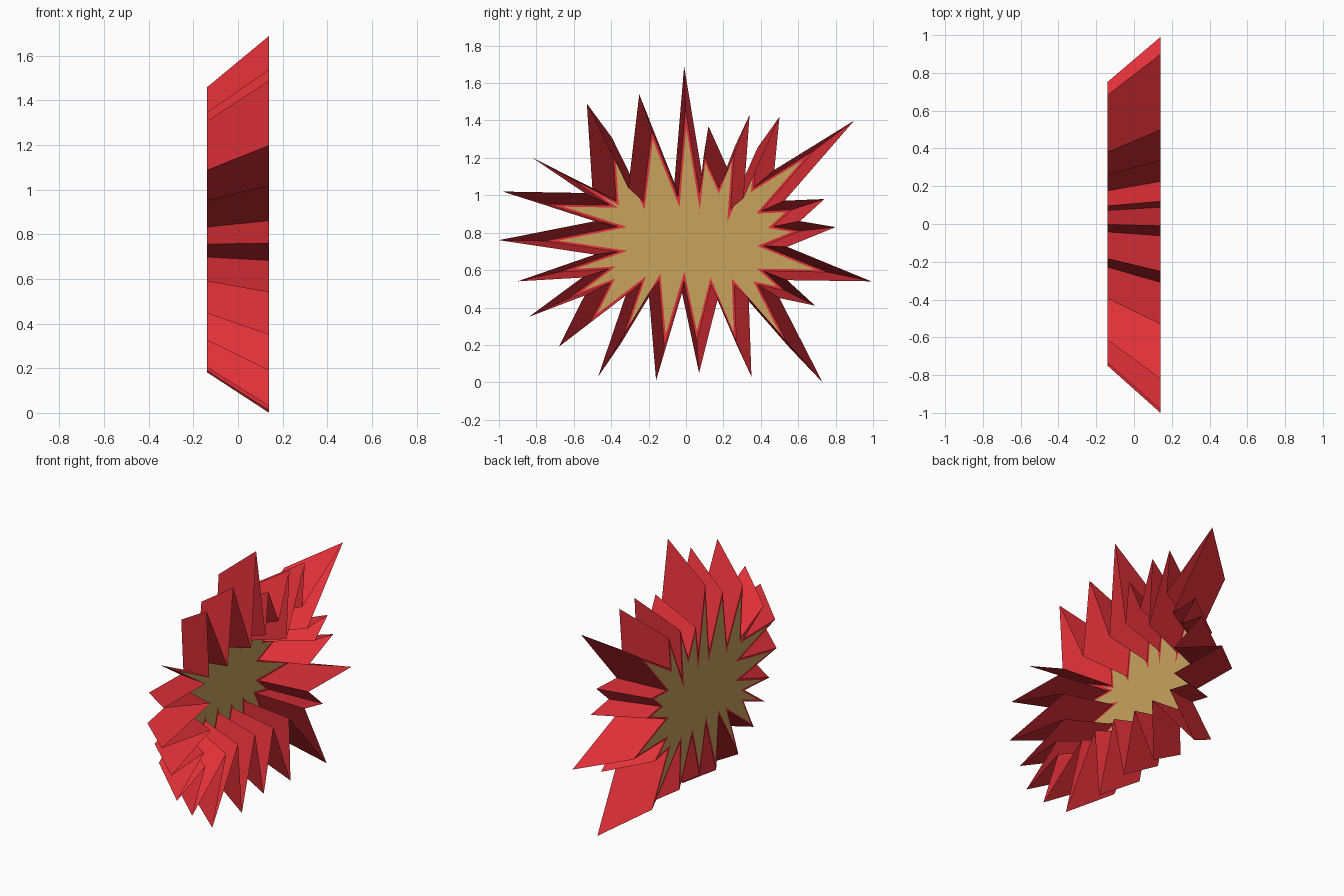
import bpy, bmesh
from mathutils import Vector

HALF_DEPTH = 0.14
TAPER = 0.755          # small end relative to the open end
CENTRE = Vector((0.02, 0.745))

if "Cube" in bpy.data.objects:
    bpy.data.objects.remove(bpy.data.objects["Cube"], do_unlink=True)


def flat_material(name, colour):
    mat = bpy.data.materials.new(name)
    mat.use_nodes = True
    mat.diffuse_color = colour
    shader = next(n for n in mat.node_tree.nodes if n.type == "BSDF_PRINCIPLED")
    shader.inputs["Base Color"].default_value = colour
    shader.inputs["Roughness"].default_value = 0.8
    return mat


# Spike tips of the open end, clockwise from the top (hundredths, y and z)
tips = [(-1, 169), (12, 137), (34, 143), (50, 142), (90, 140), (74, 98),
        (80, 83), (99, 54), (69, 41), (73, 0), (35, 3), (7, 5), (-16, 1),
        (-47, 3), (-68, 19), (-84, 35), (-90, 54), (-100, 76), (-98, 102),
        (-82, 120), (-53, 149), (-25, 154)]
# Notches between the spikes, measured on the panel at the small end
notches = [(7, 100), (17, 103), (23, 92), (35, 103), (39, 91), (45, 83),
           (40, 73), (40, 60), (37, 53), (25, 53), (13, 53), (-1, 55),
           (-14, 55), (-23, 54), (-39, 54), (-40, 61), (-35, 70),
           (-35, 83), (-39, 94), (-36, 96), (-22, 96), (-4, 98)]


def star_outline():
    """Alternate tips and notches around the open end."""
    outline = []
    for tip, notch in zip(tips, notches):
        outline.append(Vector(tip) / 100)
        inner = Vector(notch) / 100
        outline.append(CENTRE + (inner - CENTRE) * 1.035 / TAPER)
    return outline


def ring(bm, x, scale):
    """One star-shaped loop of vertices at a given depth."""
    points = [CENTRE + (p - CENTRE) * scale for p in star_outline()]
    return [bm.verts.new((x, p.x, p.y)) for p in points]


# Hollow tapered burst: open at the large end, closed by a panel at the small end
bm = bmesh.new()
large = ring(bm, HALF_DEPTH, 1.0)
small = ring(bm, -HALF_DEPTH, TAPER)
count = len(large)
for i in range(count):
    j = (i + 1) % count
    bm.faces.new((large[i], large[j], small[j], small[i]))
panel = bm.faces.new(small)
bmesh.ops.recalc_face_normals(bm, faces=bm.faces[:])

# Tan panel inset from a thin red border
bmesh.ops.inset_region(bm, faces=[panel], thickness=0.012,
                       use_even_offset=True, use_boundary=True)
panel.material_index = 1

mesh = bpy.data.meshes.new("burst_shell")
bm.to_mesh(mesh)
bm.free()
mesh.materials.append(flat_material("bright_red", (0.75, 0.03, 0.04, 1)))
mesh.materials.append(flat_material("tan", (0.58, 0.37, 0.11, 1)))
burst = bpy.data.objects.new("burst_shell", mesh)
bpy.context.collection.objects.link(burst)
